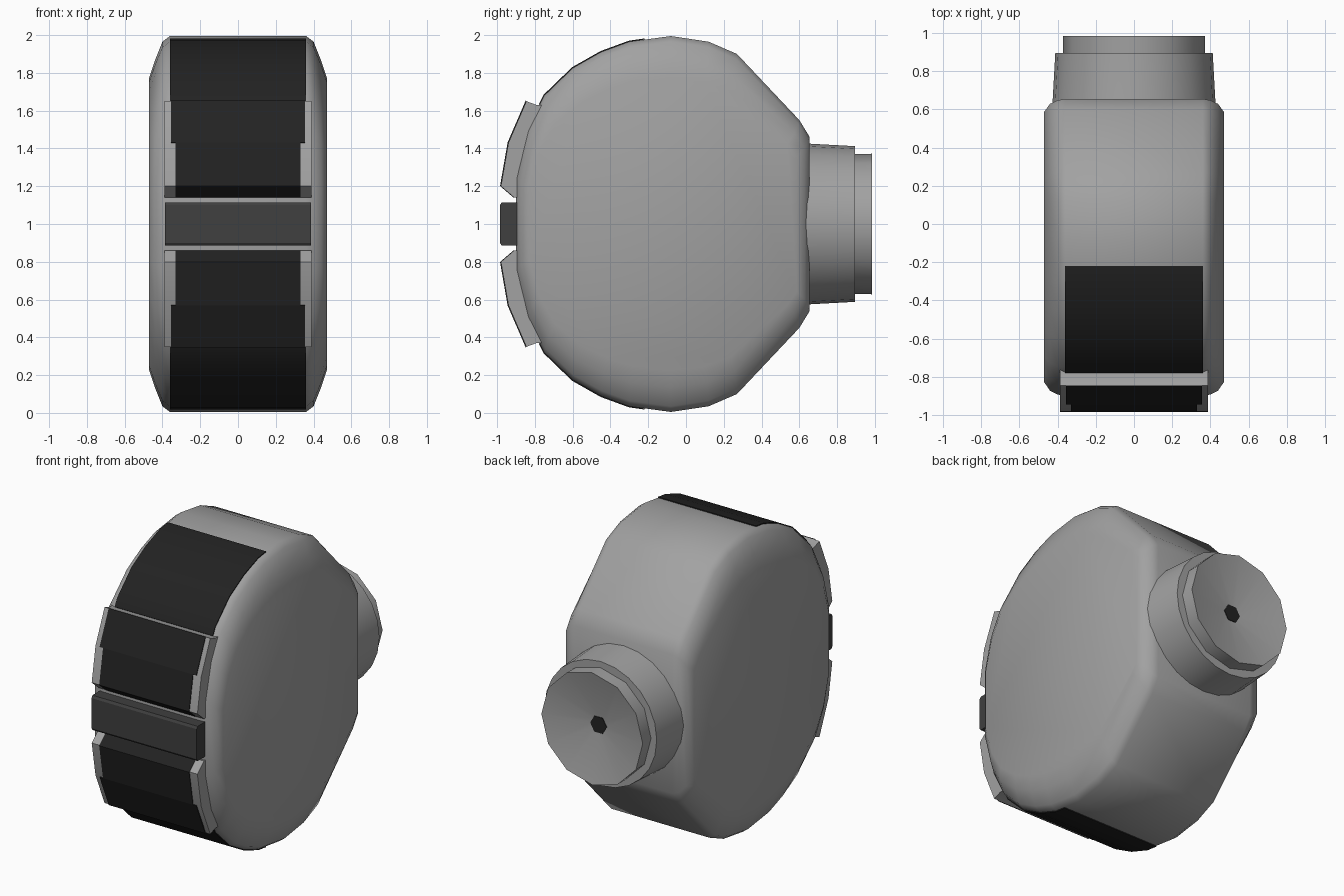
import bpy, bmesh, math

if "Cube" in bpy.data.objects:
    bpy.data.objects.remove(bpy.data.objects["Cube"])

def material(name, v):
    m = bpy.data.materials.new(name)
    m.diffuse_color = (v, v, v, 1)
    m.use_nodes = True
    m.node_tree.nodes["Principled BSDF"].inputs["Base Color"].default_value = m.diffuse_color
    return m

GREY = material("grey shell", 0.36)
DARK = material("dark grey", 0.05)
BLACK = material("black", 0.016)

def finish(name, bm, mat, angle):
    bmesh.ops.recalc_face_normals(bm, faces=bm.faces)
    me = bpy.data.meshes.new(name)
    bm.to_mesh(me)
    bm.free()
    ob = bpy.data.objects.new(name, me)
    bpy.context.collection.objects.link(ob)
    me.materials.append(mat)
    bpy.ops.object.select_all(action='DESELECT')
    ob.select_set(True)
    bpy.context.view_layer.objects.active = ob
    bpy.ops.object.shade_smooth_by_angle(angle=math.radians(angle))
    return ob

def loft(name, rings, mat, angle=30):
    """Skin a list of point rings and cap both ends."""
    bm = bmesh.new()
    vs = [[bm.verts.new(p) for p in ring] for ring in rings]
    n = len(vs[0])
    for a, b in zip(vs, vs[1:]):
        for i in range(n):
            j = (i + 1) % n
            bm.faces.new((a[i], a[j], b[j], b[i]))
    bm.faces.new(vs[0])
    bm.faces.new(vs[-1])
    return finish(name, bm, mat, angle)

def extrude(name, pts, half, mat, angle=30):
    """Extrude a (y, height from centre) outline across x."""
    return loft(name, [[(x, y, 1 + z) for y, z in pts] for x in (-half, half)], mat, angle)

def lathe(name, prof, sides, mat, angle=30):
    """Turn (radius, y) points about the horizontal y axis."""
    rings = []
    for r, y in prof:
        rings.append([(r * math.cos(2 * math.pi * i / sides), y,
                       1 + r * math.sin(2 * math.pi * i / sides)) for i in range(sides)])
    return loft(name, rings, mat, angle)

# Body: rounded outline lofted across x with softened side edges
half = [(0.655, 0.46), (0.60, 0.55), (0.27, 0.90), (0.12, 0.965), (-0.08, 0.995),
        (-0.30, 0.965), (-0.45, 0.91), (-0.60, 0.825), (-0.75, 0.68),
        (-0.84, 0.50), (-0.90, 0.25)]
outline = half + [(y, -z) for y, z in reversed(half)]
edge = [(0.47, 0.91, 0.78), (0.44, 0.965, 0.87), (0.40, 0.99, 0.97), (0.36, 1, 1)]
sections = [(-x, a, b) for x, a, b in edge] + edge[::-1]
loft("body", [[(x, -0.1 + (y + 0.1) * sy, 1 + z * sz) for y, z in outline]
              for x, sy, sz in sections], GREY, 55)

def band(pts, lift):
    """Thin closed outline following a path, lifted off the surface."""
    out = [(-0.08 + (y + 0.08) * (1 + lift), z * (1 + lift)) for y, z in pts]
    return out + pts[::-1]

# Front: dark bands and raised panels, mirrored top and bottom
strip = [(-0.22, 0.976)] + half[5:9] + [(-0.775, 0.63)]
panel = [(-0.75, 0.63), (-0.79, 0.63), (-0.845, 0.65), (-0.94, 0.43),
         (-0.98, 0.20), (-0.91, 0.14), (-0.85, 0.14)]
for side, s in (("upper", 1), ("lower", -1)):
    flip = lambda pts: [(y, z * s) for y, z in pts]
    extrude(side + "_band", flip(band(strip, 0.006)), 0.36, BLACK)
    extrude(side + "_panel", flip(panel), 0.388, GREY)
    extrude(side + "_panel_cover_wide", flip(band(panel[2:4], 0.005)), 0.355, BLACK)
    extrude(side + "_panel_cover_narrow", flip(band(panel[3:6], 0.005)), 0.33, BLACK)

# Centre bar between the panels
extrude("centre_bar", [(-0.88, -0.115), (-0.975, -0.115), (-0.985, -0.10),
                       (-0.985, 0.10), (-0.975, 0.115), (-0.88, 0.115)], 0.386, DARK)

# Back: neck, dished end and its small dark hole
lathe("neck", [(0.43, 0.60), (0.425, 0.66), (0.412, 0.895)], 24, GREY)
lathe("dished_end", [(0.37, 0.88), (0.372, 0.985), (0.06, 0.915)], 12, GREY)
lathe("end_hole", [(0.06, 0.91), (0.06, 0.919)], 6, BLACK)
